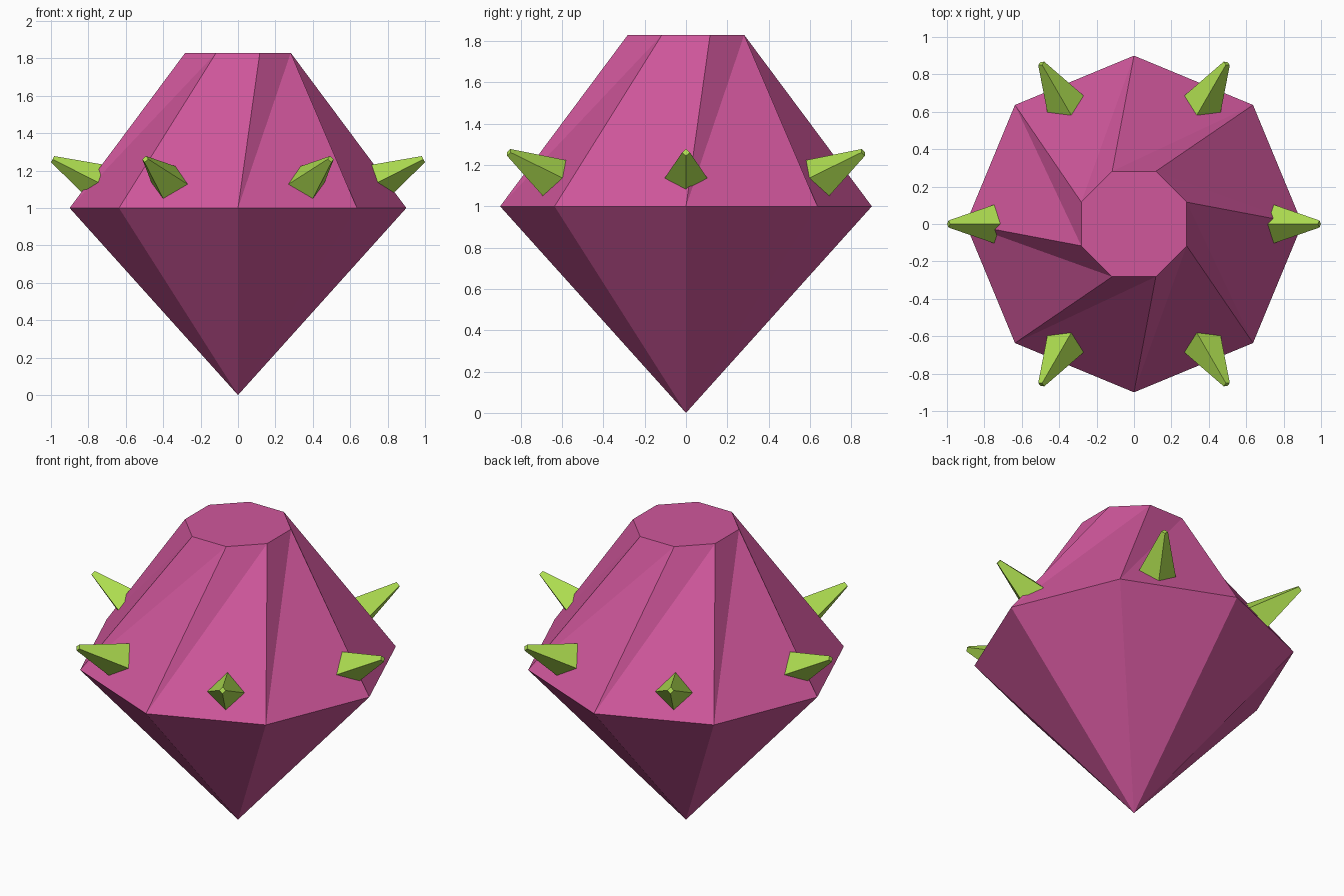
import bpy, bmesh
from math import cos, sin, radians
from mathutils import Matrix

if "Cube" in bpy.data.objects:
    bpy.data.objects.remove(bpy.data.objects["Cube"])


def material(name, color):
    m = bpy.data.materials.new(name)
    m.diffuse_color = (*color, 1)
    m.use_nodes = True
    m.node_tree.nodes["Principled BSDF"].inputs["Base Color"].default_value = m.diffuse_color
    return m


def add_object(name, bm, mat):
    bmesh.ops.recalc_face_normals(bm, faces=bm.faces)
    me = bpy.data.meshes.new(name)
    bm.to_mesh(me)
    bm.free()
    ob = bpy.data.objects.new(name, me)
    ob.data.materials.append(mat)
    bpy.context.collection.objects.link(ob)
    return ob


pink = material("pink", (0.63, 0.095, 0.33))
green = material("green", (0.42, 0.72, 0.08))

# Gem body: pointed base, wide girdle, small crown ring twisted half a step
SIDES = 8
STEP = 360 / SIDES


def ring(bm, radius, z, turn):
    angles = [radians(i * STEP + turn) for i in range(SIDES)]
    return [bm.verts.new((radius * cos(a), radius * sin(a), z)) for a in angles]


bm = bmesh.new()
tip = bm.verts.new((0, 0, 0))
girdle = ring(bm, 0.9, 1.0, 0)
crown = ring(bm, 0.305, 1.83, STEP / 2)
for i in range(SIDES):
    j = (i + 1) % SIDES
    bm.faces.new((tip, girdle[j], girdle[i]))
    bm.faces.new((girdle[i], girdle[j], crown[j]))
    bm.faces.new((girdle[i], crown[j], crown[i]))
bm.faces.new(crown)
add_object("gem_body", bm, pink)

# Six four-sided spikes, tilted upward, bases sunk into the body
LENGTH, TILT = 0.36, 27
for k in range(6):
    bm = bmesh.new()
    place = (Matrix.Rotation(radians(60 * k), 4, 'Z')
             @ Matrix.Translation((0.9915, 0, 1.261))
             @ Matrix.Rotation(radians(90 - TILT), 4, 'Y')
             @ Matrix.Translation((0, 0, -LENGTH / 2)))
    bmesh.ops.create_cone(bm, cap_ends=True, segments=4, radius1=0.13,
                          radius2=0.0187, depth=LENGTH)
    # make sure the corners point up, down and sideways
    v = bm.verts[:][0].co
    if abs(abs(v.x) - abs(v.y)) < 0.001:
        place = place @ Matrix.Rotation(radians(45), 4, 'Z')
    bmesh.ops.transform(bm, matrix=place, verts=bm.verts)
    add_object(f"spike_{k + 1}", bm, green)
